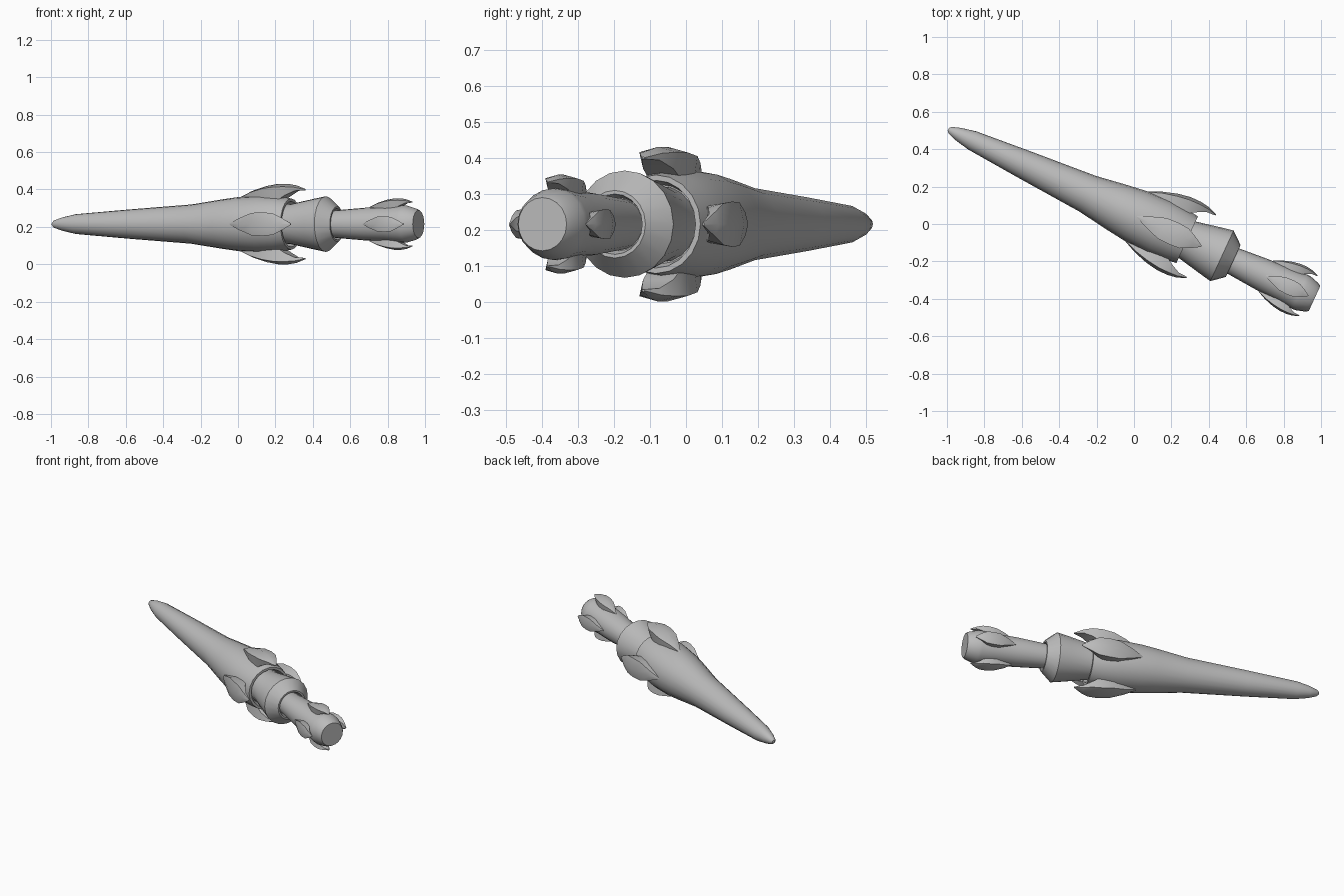
import bpy, bmesh, math
from mathutils import Matrix, Vector

cube = bpy.data.objects.get("Cube")
if cube:
    bpy.data.objects.remove(cube, do_unlink=True)

grey = bpy.data.materials.new("plain_grey")
grey.use_nodes = True
grey.diffuse_color = (0.5, 0.5, 0.5, 1)
grey.node_tree.nodes["Principled BSDF"].inputs["Base Color"].default_value = (0.5, 0.5, 0.5, 1)

# Everything is built along local +X from the tip, then swung into place
PLACE = Matrix.Translation((-0.993, 0.506, 0.215)) @ Matrix.Rotation(math.radians(-24.8), 4, "Z")


def finish(name, bm, angle):
    bmesh.ops.recalc_face_normals(bm, faces=bm.faces)
    mesh = bpy.data.meshes.new(name)
    bm.to_mesh(mesh)
    bm.free()
    mesh.materials.append(grey)
    obj = bpy.data.objects.new(name, mesh)
    obj.matrix_world = PLACE
    bpy.context.collection.objects.link(obj)
    bpy.ops.object.select_all(action="DESELECT")
    obj.select_set(True)
    bpy.context.view_layer.objects.active = obj
    bpy.ops.object.shade_smooth_by_angle(angle=math.radians(angle))


def skin(bm, rings):
    """Bridge equal rings of points and cap both ends."""
    rings = [[bm.verts.new(p) for p in ring] for ring in rings]
    n = len(rings[0])
    for a, b in zip(rings, rings[1:]):
        for i in range(n):
            j = (i + 1) % n
            bm.faces.new((a[i], a[j], b[j], b[i]))
    bm.faces.new(rings[0])
    bm.faces.new(rings[-1])


def lathe(name, profile, sides=20, angle=35):
    bm = bmesh.new()
    turns = [2 * math.pi * i / sides for i in range(sides)]
    skin(bm, [[(t, r * math.cos(a), r * math.sin(a)) for a in turns] for t, r in profile])
    finish(name, bm, angle)


# Petal stations: along, height, half width, edge drop, underside height
PETAL = [(0.0, 0.0, 0.004, 0.003, -0.03),
         (0.07, 0.032, 0.032, 0.008, -0.03),
         (0.15, 0.057, 0.06, 0.014, -0.03),
         (0.22, 0.069, 0.063, 0.016, -0.03),
         (0.28, 0.069, 0.058, 0.015, 0.008),
         (0.33, 0.061, 0.034, 0.01, 0.032),
         (0.38, 0.042, 0.004, 0.003, 0.035)]


def petal(name, start, radius, size, turn):
    bm = bmesh.new()
    rings = []
    for t, h, w, drop, under in PETAL:
        section = [(-w, h - drop), (0, h), (w, h - drop), (w * 0.8, under), (-w * 0.8, under)]
        rings.append([(start + t * size, y * size, radius + z * size) for y, z in section])
    skin(bm, rings)
    bmesh.ops.rotate(bm, verts=bm.verts, cent=Vector(), matrix=Matrix.Rotation(turn, 3, "X"))
    finish(name, bm, 40)


# Long tapered shell with an open, recessed rim
lathe("tapered_shell", [(0, 0.008), (0.012, 0.02), (0.06, 0.036), (0.14, 0.053), (0.45, 0.078),
                        (0.82, 0.105), (1.0, 0.132), (1.1, 0.145), (1.24, 0.153),
                        (1.34, 0.147), (1.407, 0.137), (1.407, 0.122), (1.37, 0.11)])

# Flared collar with a chamfered end and a shallow socket
lathe("flared_collar", [(1.35, 0.105), (1.41, 0.108), (1.54, 0.135), (1.612, 0.149),
                        (1.678, 0.094), (1.678, 0.084), (1.65, 0.074)])

# Rear grip with a rounded end
lathe("rear_grip", [(1.63, 0.07), (1.7, 0.076), (1.85, 0.088), (1.98, 0.092), (2.07, 0.1),
                    (2.09, 0.099), (2.14, 0.084), (2.157, 0.074)])

# Four large petals on the shell and four small ones on the grip
for i, side in enumerate(("top", "right", "bottom", "left")):
    petal("shell_petal_" + side, 1.11, 0.146, 1.0, i * math.pi / 2)
    petal("grip_petal_" + side, 1.87, 0.092, 0.66, i * math.pi / 2)
